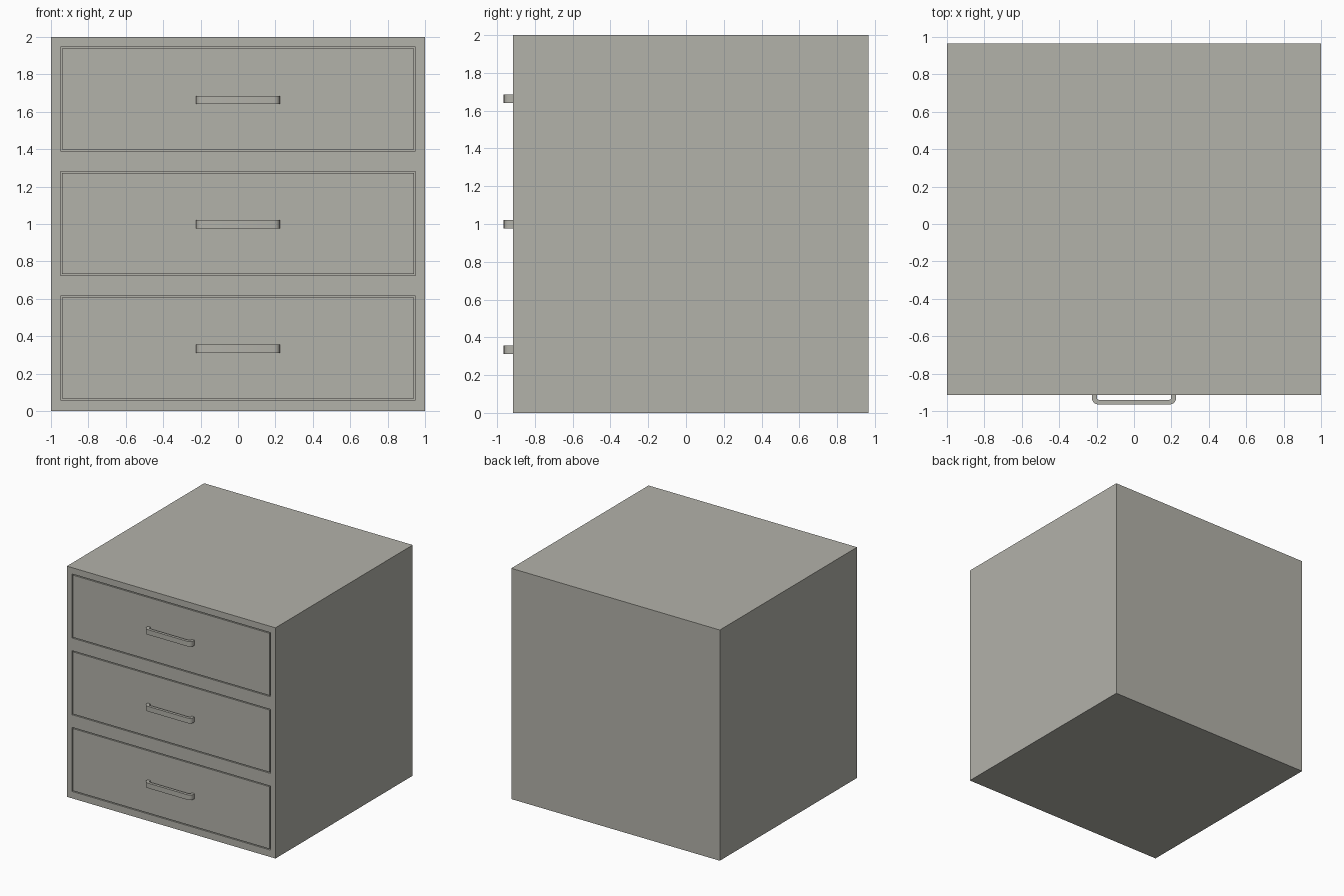
import bpy, bmesh, math

if "Cube" in bpy.data.objects:
    bpy.data.objects.remove(bpy.data.objects["Cube"])

FRONT, BACK = -0.915, 0.965
HANDLE_OUT = -0.965
DRAWER_BOTTOMS = (0.06, 0.725, 1.39)
OPEN_W, OPEN_H = 0.95, 0.555
GAP, GROOVE = 0.008, 0.05

grey = bpy.data.materials.new("warm grey")
grey.diffuse_color = (0.45, 0.445, 0.40, 1)
grey.use_nodes = True
grey.node_tree.nodes["Principled BSDF"].inputs["Base Color"].default_value = grey.diffuse_color


def add_object(name, bm):
    bmesh.ops.recalc_face_normals(bm, faces=bm.faces)
    mesh = bpy.data.meshes.new(name)
    bm.to_mesh(mesh)
    bm.free()
    mesh.materials.append(grey)
    obj = bpy.data.objects.new(name, mesh)
    bpy.context.collection.objects.link(obj)
    return obj


def extrude_outline(name, points, vector):
    """Solid made by pushing a closed outline along a vector."""
    bm = bmesh.new()
    face = bm.faces.new([bm.verts.new(p) for p in points])
    new = bmesh.ops.extrude_face_region(bm, geom=[face], use_keep_orig=True)["geom"]
    verts = [v for v in new if isinstance(v, bmesh.types.BMVert)]
    bmesh.ops.translate(bm, verts=verts, vec=vector)
    return add_object(name, bm)


def box(name, x, z0, z1, y0, y1):
    outline = [(-x, y0, z0), (x, y0, z0), (x, y0, z1), (-x, y0, z1)]
    return extrude_outline(name, outline, (0, y1 - y0, 0))


def rounded_path(half_width, out, radius, steps=4):
    """One side of a handle: from the drawer, round two corners, and back."""
    right = [(half_width, FRONT + 0.003)]
    for i in range(steps + 1):
        a = math.pi / 2 * i / steps
        right.append((half_width - radius + radius * math.cos(a),
                      out + radius - radius * math.sin(a)))
    return right + [(-x, y) for x, y in reversed(right)]


# Cabinet shell with three shallow front openings
cabinet = box("cabinet", 1.0, 0.0, 2.0, FRONT, BACK)
for i, z in enumerate(DRAWER_BOTTOMS):
    cutter = box(f"opening_cutter_{i + 1}", OPEN_W, z, z + OPEN_H,
                 FRONT - 0.1, FRONT + GROOVE)
    cutter.hide_render = True
    cutter.hide_set(True)
    mod = cabinet.modifiers.new("opening", 'BOOLEAN')
    mod.operation = 'DIFFERENCE'
    mod.solver = 'EXACT'
    mod.object = cutter

for i, z in enumerate(DRAWER_BOTTOMS):
    # Flush drawer front with a thin gap all round
    box(f"drawer_front_{i + 1}", OPEN_W - GAP, z + GAP, z + OPEN_H - GAP,
        FRONT, FRONT + GROOVE + 0.01)

    # Bent bar handle
    outer = rounded_path(0.225, HANDLE_OUT, 0.033)
    inner = rounded_path(0.199, HANDLE_OUT + 0.024, 0.014)
    zc = z + OPEN_H / 2 - 0.004
    outline = [(x, y, zc - 0.022) for x, y in outer + inner[::-1]]
    handle = extrude_outline(f"handle_{i + 1}", outline, (0, 0, 0.044))
    bpy.ops.object.select_all(action='DESELECT')
    handle.select_set(True)
    bpy.context.view_layer.objects.active = handle
    bpy.ops.object.shade_smooth_by_angle(angle=math.radians(35))
